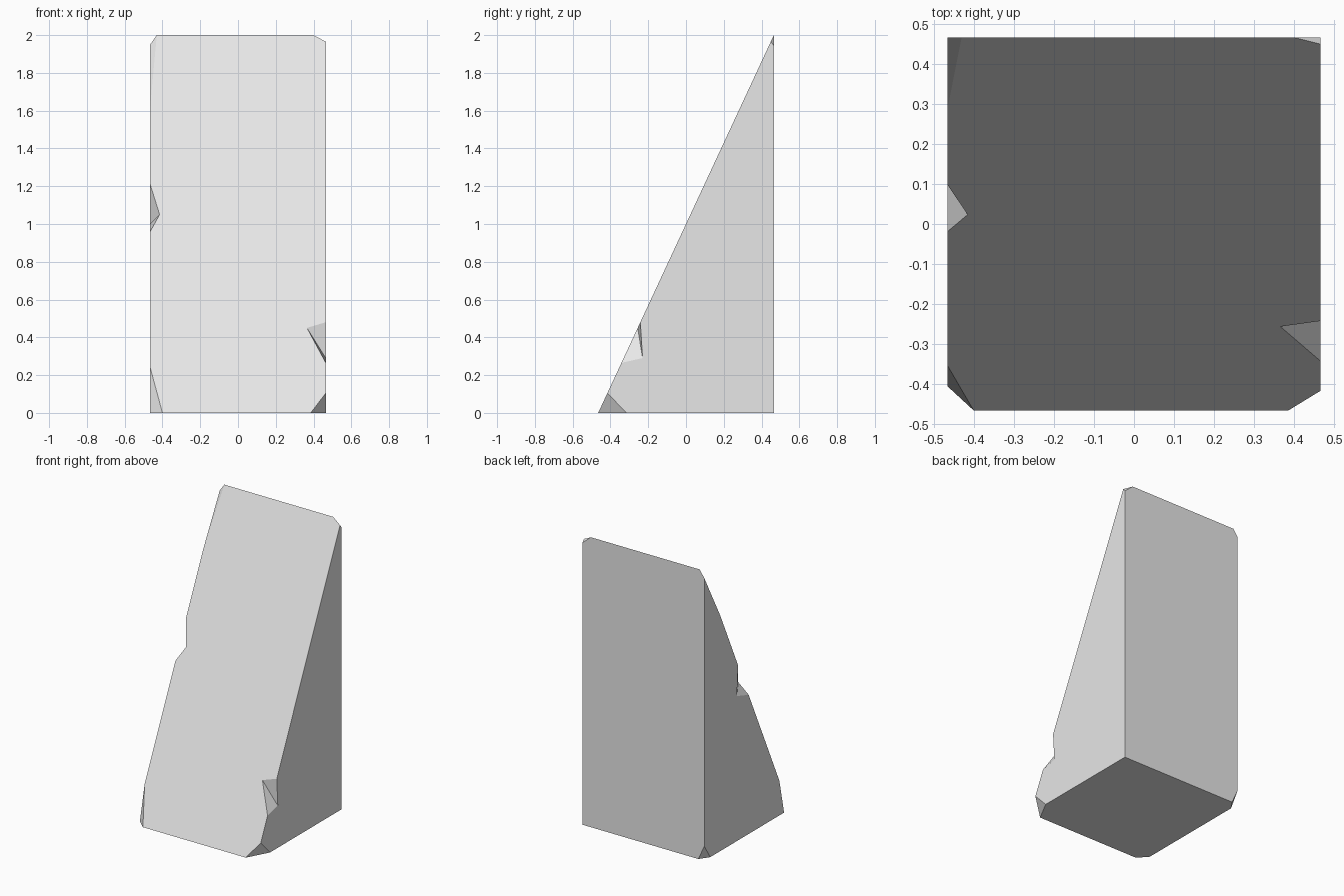
import bpy
import bmesh
from mathutils import Vector

if "Cube" in bpy.data.objects:
    bpy.data.objects.remove(bpy.data.objects["Cube"], do_unlink=True)

H = 0.465       # half width and half depth
HEIGHT = 2.0

stone = bpy.data.materials.new("plain_grey")
stone.use_nodes = True
stone.diffuse_color = (0.8, 0.8, 0.8, 1)
stone.node_tree.nodes["Principled BSDF"].inputs["Base Color"].default_value = (0.8, 0.8, 0.8, 1)


def make_object(name, bm):
    bmesh.ops.recalc_face_normals(bm, faces=bm.faces)
    mesh = bpy.data.meshes.new(name)
    bm.to_mesh(mesh)
    bm.free()
    mesh.materials.append(stone)
    obj = bpy.data.objects.new(name, mesh)
    bpy.context.collection.objects.link(obj)
    return obj


def on_slope(x, z):
    """Point on the sloping front face."""
    return Vector((x, -H + 2 * H * z / HEIGHT, z))


def chip_corner(bm, corner, a, b, c):
    """Slice a corner off along the plane through three points on its edges."""
    a, b, c, corner = (Vector(p) for p in (a, b, c, corner))
    normal = (b - a).cross(c - a).normalized()
    if normal.dot(corner - a) < 0:
        normal = -normal
    cut = bmesh.ops.bisect_plane(bm, geom=bm.verts[:] + bm.edges[:] + bm.faces[:], dist=1e-5,
                                 plane_co=a, plane_no=normal, clear_outer=True)
    edges = [e for e in cut["geom_cut"] if isinstance(e, bmesh.types.BMEdge)]
    bmesh.ops.contextual_create(bm, geom=edges)


def notch_edge(obj, top, bottom, inner, side):
    """Cut a two-faced nick into an edge; its valley runs from inner to side."""
    side = Vector(side)
    middle = (inner + side) / 2
    bm = bmesh.new()
    for p in (top, bottom, inner, side):
        bm.verts.new(middle + (p - middle) * 2)
    bmesh.ops.convex_hull(bm, input=bm.verts[:])
    cutter = make_object("notch_cutter", bm)
    cutter.hide_render = True
    mod = obj.modifiers.new("notch", "BOOLEAN")
    mod.operation = "DIFFERENCE"
    mod.solver = "EXACT"
    mod.object = cutter
    bpy.context.view_layer.objects.active = obj
    bpy.ops.object.modifier_apply(modifier=mod.name)
    bpy.data.objects.remove(cutter, do_unlink=True)


# Wedge: triangular side profile extruded across the width
bm = bmesh.new()
profile = bm.faces.new([bm.verts.new(p) for p in ((-H, -H, 0), (-H, H, 0), (-H, H, HEIGHT))])
ext = bmesh.ops.extrude_face_region(bm, geom=[profile], use_keep_orig=True)
bmesh.ops.translate(bm, vec=(2 * H, 0, 0),
                    verts=[v for v in ext["geom"] if isinstance(v, bmesh.types.BMVert)])
bmesh.ops.recalc_face_normals(bm, faces=bm.faces)

# Chipped corners: ridge ends, front foot corners, back right foot corner
chip_corner(bm, (-H, H, HEIGHT), (-0.43, H, HEIGHT), (-H, H, 1.95), on_slope(-H, 1.62))
chip_corner(bm, (H, H, HEIGHT), (0.4, H, HEIGHT), (H, H, 1.945), on_slope(H, 1.965))
chip_corner(bm, (-H, -H, 0), (-0.4, -H, 0), (-H, -0.405, 0), on_slope(-H, 0.24))
chip_corner(bm, (H, -H, 0), (0.385, -H, 0), (H, -0.315, 0), on_slope(H, 0.105))
chip_corner(bm, (-H, H, 0), (-0.42, H, 0), (-H, 0.4, 0), (-H, H, 0.1))
wedge = make_object("stone_wedge", bm)

# Nicks in the two sloping edges
notch_edge(wedge, on_slope(-H, 1.21), on_slope(-H, 0.96), on_slope(-0.415, 1.05), (-H, 0.11, 1.0))
notch_edge(wedge, on_slope(H, 0.48), on_slope(H, 0.265), on_slope(0.365, 0.45), (H, -0.23, 0.29))
